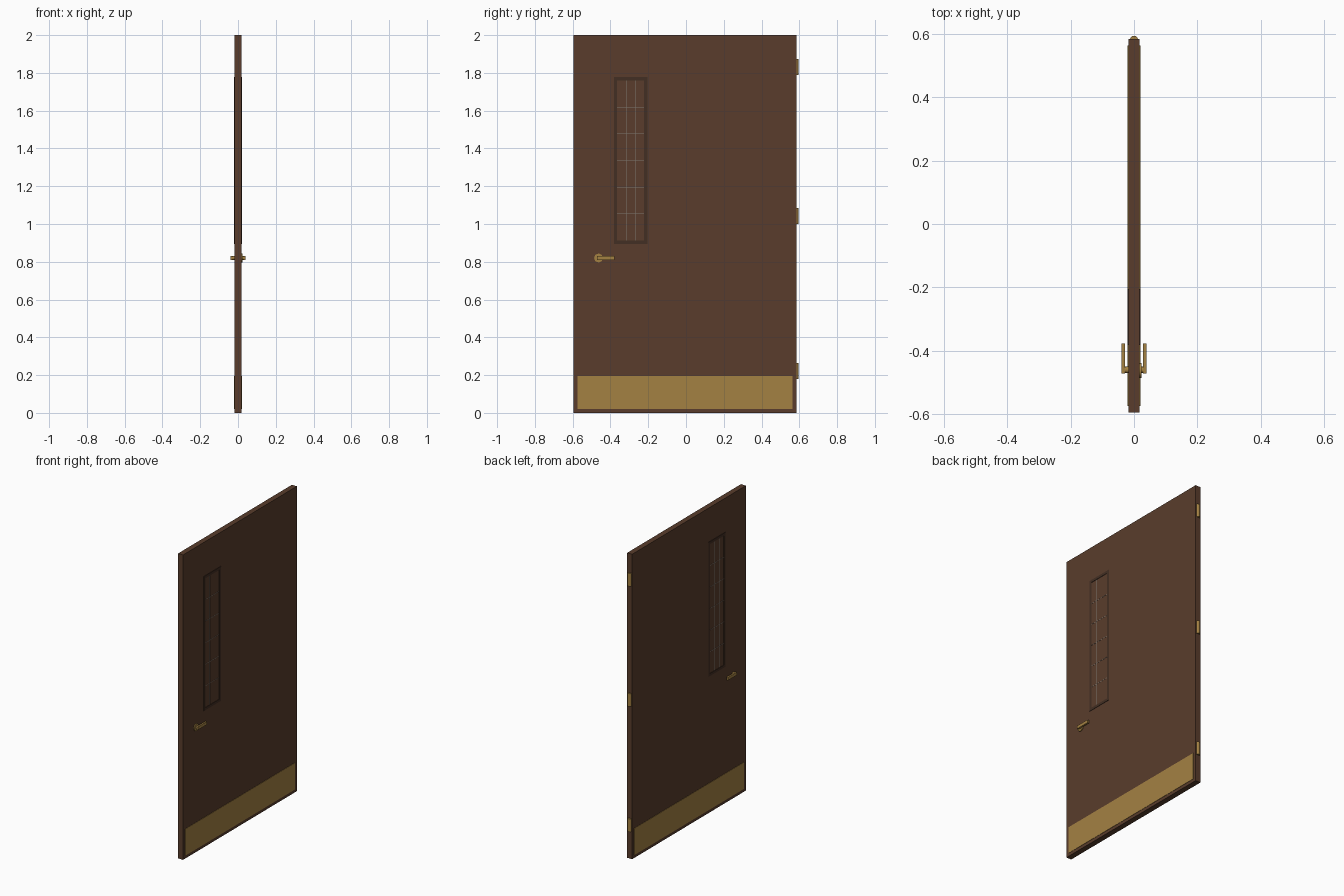
import bpy, bmesh
from math import radians
from mathutils import Matrix

if "Cube" in bpy.data.objects:
    bpy.data.objects.remove(bpy.data.objects["Cube"])


def mat(name, rgb):
    m = bpy.data.materials.new(name)
    m.diffuse_color = (*rgb, 1)
    m.use_nodes = True
    m.node_tree.nodes["Principled BSDF"].inputs["Base Color"].default_value = m.diffuse_color
    return m


WOOD = mat("wood", (0.10, 0.046, 0.025))
DARK = mat("dark_wood", (0.055, 0.028, 0.017))
BRASS = mat("brass", (0.37, 0.22, 0.055))
STEEL = mat("steel", (0.22, 0.2, 0.17))


def finish(name, bm, material):
    me = bpy.data.meshes.new(name)
    bm.to_mesh(me)
    bm.free()
    me.materials.append(material)
    ob = bpy.data.objects.new(name, me)
    bpy.context.collection.objects.link(ob)
    return ob


def add_box(bm, x, y, z):
    c = [(a + b) / 2 for a, b in (x, y, z)]
    s = [b - a for a, b in (x, y, z)]
    bmesh.ops.create_cube(bm, size=1, matrix=Matrix.Translation(c) @ Matrix.Diagonal((*s, 1)))


def boxes(name, spans, material):
    bm = bmesh.new()
    for s in spans:
        add_box(bm, *s)
    return finish(name, bm, material)


def cylinder(name, centre, r, length, material, along_x=False, sides=20):
    bm = bmesh.new()
    rot = Matrix.Rotation(radians(90), 4, 'Y') if along_x else Matrix()
    bmesh.ops.create_cone(bm, cap_ends=True, segments=sides, radius1=r, radius2=r,
                          depth=length, matrix=Matrix.Translation(centre) @ rot)
    ob = finish(name, bm, material)
    bpy.context.view_layer.objects.active = ob
    bpy.ops.object.select_all(action='DESELECT')
    ob.select_set(True)
    bpy.ops.object.shade_smooth_by_angle(angle=radians(35))
    return ob


# Door slab
boxes("door_slab", [((-0.018, 0.018), (-0.595, 0.584), (0, 2))], WOOD)

# Window extents: outer frame and inner pane
Y0, Y1, Z0, Z1, W = -0.382, -0.205, 0.895, 1.777, 0.017
a, b, c, d = Y0 + W, Y1 - W, Z0 + W, Z1 - W

for side, s in (("right", 1), ("left", -1)):
    def xs(lo, hi):
        return tuple(sorted((s * lo, s * hi)))

    # Raised window frame
    x = xs(0.016, 0.0205)
    boxes("window_frame_" + side, [
        (x, (Y0, Y1), (Z0, c)), (x, (Y0, Y1), (d, Z1)),
        (x, (Y0, a), (c, d)), (x, (b, Y1), (c, d))], DARK)

    # Thin wire grid over the pane
    x, t = xs(0.017, 0.019), 0.0012
    ys = [a + (b - a) * i / 3 for i in (1, 2)]
    zs = [c + (d - c) * i / 6 for i in range(1, 6)]
    boxes("window_wires_" + side,
          [(x, (y - t, y + t), (c, d)) for y in ys] +
          [(x, (a, b), (z - t, z + t)) for z in zs], STEEL)

    # Kick plate
    boxes("kick_plate_" + side, [(xs(0.017, 0.02), (-0.575, 0.564), (0.02, 0.195))], BRASS)

    # Handle neck and lever
    cylinder("handle_neck_" + side, (s * 0.0265, -0.461, 0.82), 0.01, 0.021, BRASS, True)
    boxes("handle_lever_" + side, [(xs(0.028, 0.039), (-0.472, -0.378), (0.81, 0.83))], BRASS)

# Handle rose, on one face only
cylinder("handle_rose", (0.0205, -0.463, 0.82), 0.023, 0.007, BRASS, True, 24)

# Hinge barrels
for name, z in (("bottom", 0.222), ("middle", 1.043), ("top", 1.832)):
    cylinder("hinge_" + name, (0, 0.582, z), 0.013, 0.085, BRASS)
